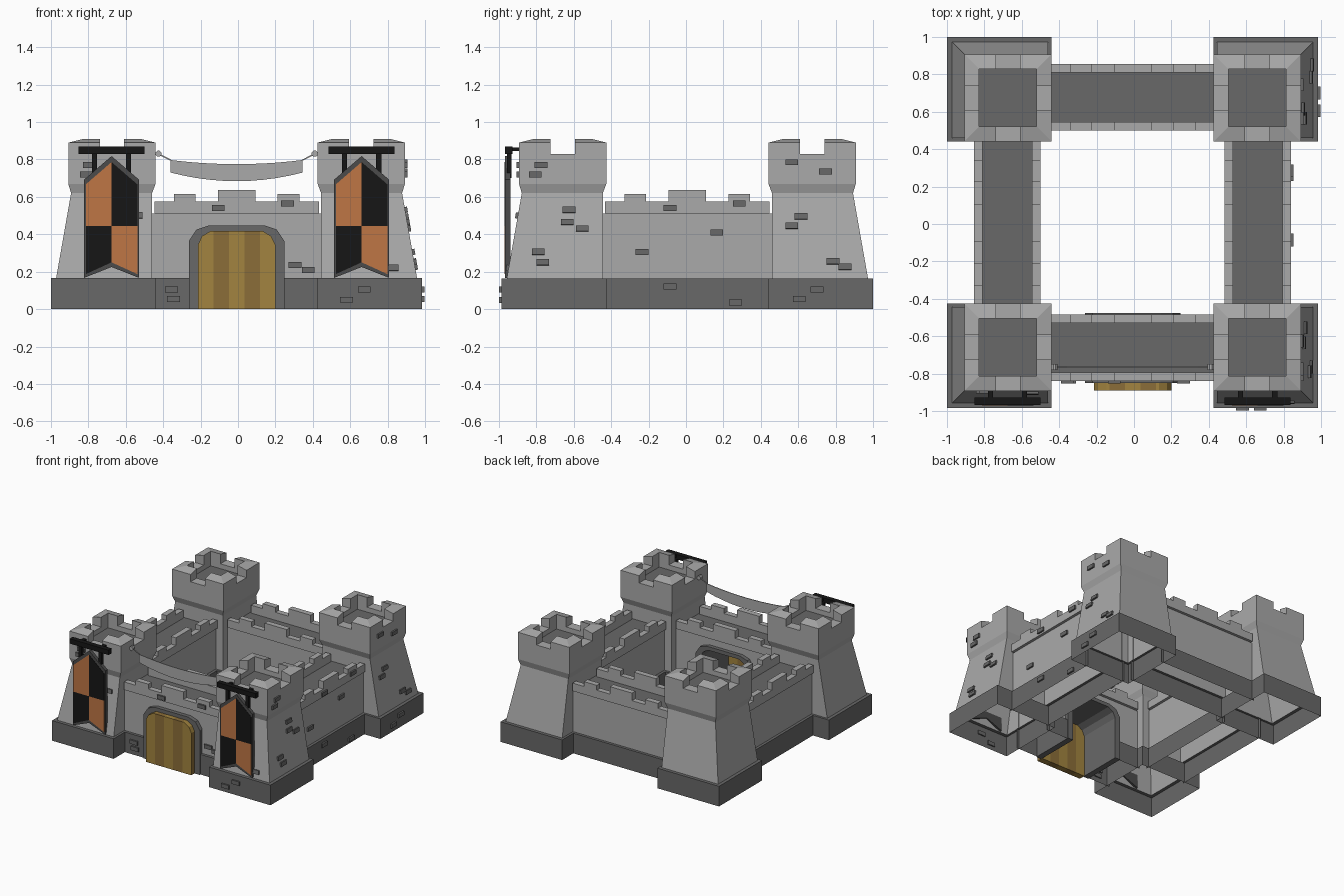
import bpy, bmesh, math
from mathutils import Matrix, Vector

if "Cube" in bpy.data.objects:
    bpy.data.objects.remove(bpy.data.objects["Cube"])

CENTRE = Vector((-0.0075, 0.0075, 0))


def material(name, r, g, b):
    m = bpy.data.materials.new(name)
    m.diffuse_color = (r, g, b, 1)
    m.use_nodes = True
    m.node_tree.nodes["Principled BSDF"].inputs["Base Color"].default_value = m.diffuse_color
    return m


STONE = material("light_stone", 0.40, 0.40, 0.40)
DARK = material("dark_stone", 0.14, 0.14, 0.14)
FRAME = material("banner_edge", 0.07, 0.07, 0.07)
BLACK = material("black", 0.008, 0.008, 0.008)
ORANGE = material("orange", 0.52, 0.18, 0.06)
WOOD = material("wood", 0.36, 0.23, 0.05)
WOOD2 = material("wood_dark", 0.26, 0.155, 0.04)


def turn(k):
    return Matrix.Rotation(k * math.pi / 2, 4, 'Z')


def finish(name, bm, mats, matrix=Matrix()):
    bm.transform(Matrix.Translation(CENTRE) @ matrix)
    me = bpy.data.meshes.new(name)
    bm.to_mesh(me)
    bm.free()
    for m in mats:
        me.materials.append(m)
    ob = bpy.data.objects.new(name, me)
    bpy.context.collection.objects.link(ob)
    return ob


def prism_bm(poly, y0, y1):
    """Extrude an x-z outline from y0 to y1."""
    bm = bmesh.new()
    a = [bm.verts.new((x, y0, z)) for x, z in poly]
    b = [bm.verts.new((x, y1, z)) for x, z in poly]
    bm.faces.new(a)
    bm.faces.new(b[::-1])
    n = len(poly)
    for i in range(n):
        j = (i + 1) % n
        bm.faces.new((a[i], b[i], b[j], a[j]))
    bmesh.ops.recalc_face_normals(bm, faces=bm.faces)
    bm.normal_update()
    return bm


def prism(name, poly, y0, y1, mats, matrix=Matrix(), hollow=False):
    bm = prism_bm(poly, y0, y1)
    if hollow:  # open below and where walls run into towers
        bad = [f for f in bm.faces
               if (f.normal.z < -0.9 and f.calc_center_median().z < 0.2)
               or (abs(f.normal.x) > 0.9 and abs(f.calc_center_median().x) > 0.42)]
        bmesh.ops.delete(bm, geom=bad, context='FACES')
    if len(mats) > 1:
        for f in bm.faces:
            f.material_index = int(f.normal.z > 0.9)
    return finish(name, bm, mats, matrix)


def rect(x0, x1, z0, z1):
    return [(x0, z0), (x1, z0), (x1, z1), (x0, z1)]


def mirrored(half):
    """Right half of an arch, completed to the left."""
    return half + [(-x, z) for x, z in half[::-1]]


# Corner towers: (outer, inner, height) rings, hollow below
RINGS = [(.9925, .433, 0), (.9925, .433, .165), (.965, .452, .165), (.885, .452, .62),
         (.9, .433, .67), (.9, .433, .83), (.82, .513, .83), (.82, .513, .79)]


def tower(k):
    bm = bmesh.new()
    rings = [[bm.verts.new(p) for p in ((i, i, z), (o, i, z), (o, o, z), (i, o, z))]
             for o, i, z in RINGS]
    for n, (lo, hi) in enumerate(zip(rings, rings[1:])):
        for s in range(4):
            t = (s + 1) % 4
            f = bm.faces.new((lo[s], lo[t], hi[t], hi[s]))
            f.material_index = int(n < 2)
    bm.faces.new(rings[-1]).material_index = 1
    # L-shaped corner merlons with tops sloping outwards
    H, h, g = .2335, .1535, .065
    plan = [(H, H, .89), (H, g, .89), (h, g, .91), (h, h, .91), (g, h, .91), (g, H, .89)]
    for c in range(4):
        m = Matrix.Translation((.6665, .6665, 0)) @ turn(c)
        top = [bm.verts.new(m @ Vector(p)) for p in plan]
        bot = [bm.verts.new(m @ Vector((x, y, .83))) for x, y, z in plan]
        bm.faces.new((top[0], top[3], top[2], top[1]))
        bm.faces.new((top[0], top[5], top[4], top[3]))
        for i in range(6):
            j = (i + 1) % 6
            bm.faces.new((top[i], top[j], bot[j], bot[i]))
    finish("tower", bm, [STONE, DARK], turn(k))


# Gate arch outlines
OUTER = [(.255, 0), (.255, .365), (.215, .425), (.15, .447)]
INNER = [(.207, 0), (.207, .345), (.185, .39), (.14, .417)]
notch = [(x * .93, max(z * .97, .165) if z < .1 else z * .97) for x, z in OUTER]

# Curtain walls (k=0 is the front with the gate)
steps = [(.44, .51), (.44, .575), (.335, .575), (.335, .615), (.22, .615), (.22, .575),
         (.1, .575), (.1, .637)]
for k in range(4):
    tower(k)
    E = .455
    if k == 0:
        body = [(E, .165), (E, .51), (-E, .51), (-E, .165)] + mirrored(notch)[::-1]
        bases = [rect(-E, -.237, 0, .165), rect(.237, E, 0, .165)]
    else:
        body = rect(-E, E, .165, .51)
        bases = [rect(-E, E, 0, .165)]
    prism("wall_body", body, -.825, -.515, [STONE, DARK], turn(k), True)
    for b in bases:
        # base band stands proud of the wall, with a ledge on each side
        for y0, y1 in ((-.8475, -.825), (-.515, -.4925)):
            bm = prism_bm(b, y0, y1)
            keep = -1 if y0 < -.6 else 1
            bad = [f for f in bm.faces if not (f.normal.y * keep > .9 or f.normal.z > .9)]
            bmesh.ops.delete(bm, geom=bad, context='FACES')
            finish("wall_base", bm, [DARK], turn(k))
    for y0 in (-.8475, -.5375):
        prism("wall_battlement", mirrored(steps), y0, y0 + .045, [STONE], turn(k))

# Gate tunnel and plank door
prism("gate_arch", mirrored(OUTER) + mirrored(INNER)[::-1], -.857, -.483, [DARK])
bm = prism_bm(mirrored(INNER), -.8975, -.845)
w = .207 * 2 / 5
for i in range(1, 5):
    bmesh.ops.bisect_plane(bm, geom=bm.verts[:] + bm.edges[:] + bm.faces[:],
                           plane_co=(-.207 + i * w, 0, 0), plane_no=(1, 0, 0))
for f in bm.faces:
    f.material_index = int((f.calc_center_bounds().x + .207) / w) % 2
finish("gate_door", bm, [WOOD, WOOD2])

# Hanging banners on the front towers
for side in (-1, 1):
    at = Matrix.Translation((side * .6685, 0, 0))
    edge = [(.147, .167), (.147, .692), (0, .818), (-.147, .692), (-.147, .167), (0, .225)]
    prism("banner_backing", edge, -.9745, -.945, [FRAME], at)
    for s in (-1, 1):
        up = [(0, .445), (s * .138, .445), (s * .138, .667), (0, .786)]
        low = [(0, .25), (s * .138, .187), (s * .138, .445), (0, .445)]
        prism("banner_upper_panel", up, -.977, -.974, [ORANGE if s < 0 else BLACK], at)
        prism("banner_lower_panel", low, -.977, -.974, [BLACK if s < 0 else ORANGE], at)
        x = s * .091
        prism("banner_hanger", rect(x - .014, x + .014, .7, .85), -.965, -.94, [BLACK], at)
        prism("banner_bracket", rect(x - .014, x + .014, .845, .865), -.95, -.895, [BLACK], at)
    prism("banner_crossbar", rect(-.177, .177, .83, .87), -.9745, -.935, [BLACK], at)

# Sagging cloth strung between the front towers
N = 10
xs = [-.353 + .706 * i / N for i in range(N + 1)]
cloth = [(x, .684 + .046 * (x / .353) ** 2) for x in xs]
cloth += [(x, .775 + .022 * (x / .353) ** 2) for x in xs[::-1]]
prism("cloth_swag", cloth, -.776, -.77, [STONE])
for s in (-1, 1):
    prism("swag_cord", [(s * .35, .792), (s * .35, .799), (s * .42, .835), (s * .42, .827)],
          -.776, -.769, [STONE])
    knob = [(s * .4175 + .017 * math.cos(a), .831 + .017 * math.sin(a))
            for a in [math.pi / 8 + i * math.pi / 4 for i in range(8)]]
    prism("swag_knob", knob, -.788, -.757, [STONE])

# Raised bricks: (position along the face, height)
FRONT = [(-.355, .105), (-.345, .055), (.675, .105), (.58, .05), (-.105, .54), (.265, .565),
         (.305, .235), (.375, .21), (-.795, .77), (-.81, .72), (-.545, .5), (.825, .22)]
RIGHT = [(-.085, .54), (.285, .565), (.165, .41), (-.235, .305), (-.085, .12), (.265, .035),
         (-.775, .77), (-.805, .72), (-.625, .53), (-.635, .465), (-.555, .43), (-.79, .305),
         (-.765, .25), (.565, .785), (.745, .735), (.615, .495), (.565, .445), (.785, .255),
         (.85, .225), (.7, .105), (.605, .055)]


def surface(u, z):
    """Distance and lean of the outer face at a point."""
    if abs(u) < .433:
        return (.825 if .165 < z < .51 else .8475), 0
    if z < .165:
        return .9925, 0
    if z < .62:
        return .965 - .08 * (z - .165) / .455, -math.atan(.08 / .455)
    return .9, 0


for k, bricks, shift in ((0, FRONT, .0075), (1, RIGHT, -.0075)):
    for u, z in bricks:
        d, lean = surface(u, z)
        m = turn(k) @ Matrix.Translation((u + shift, -d, z)) @ Matrix.Rotation(lean, 4, 'X')
        prism("brick", rect(-.034, .034, -.016, .016), -.013, .01, [DARK], m)
